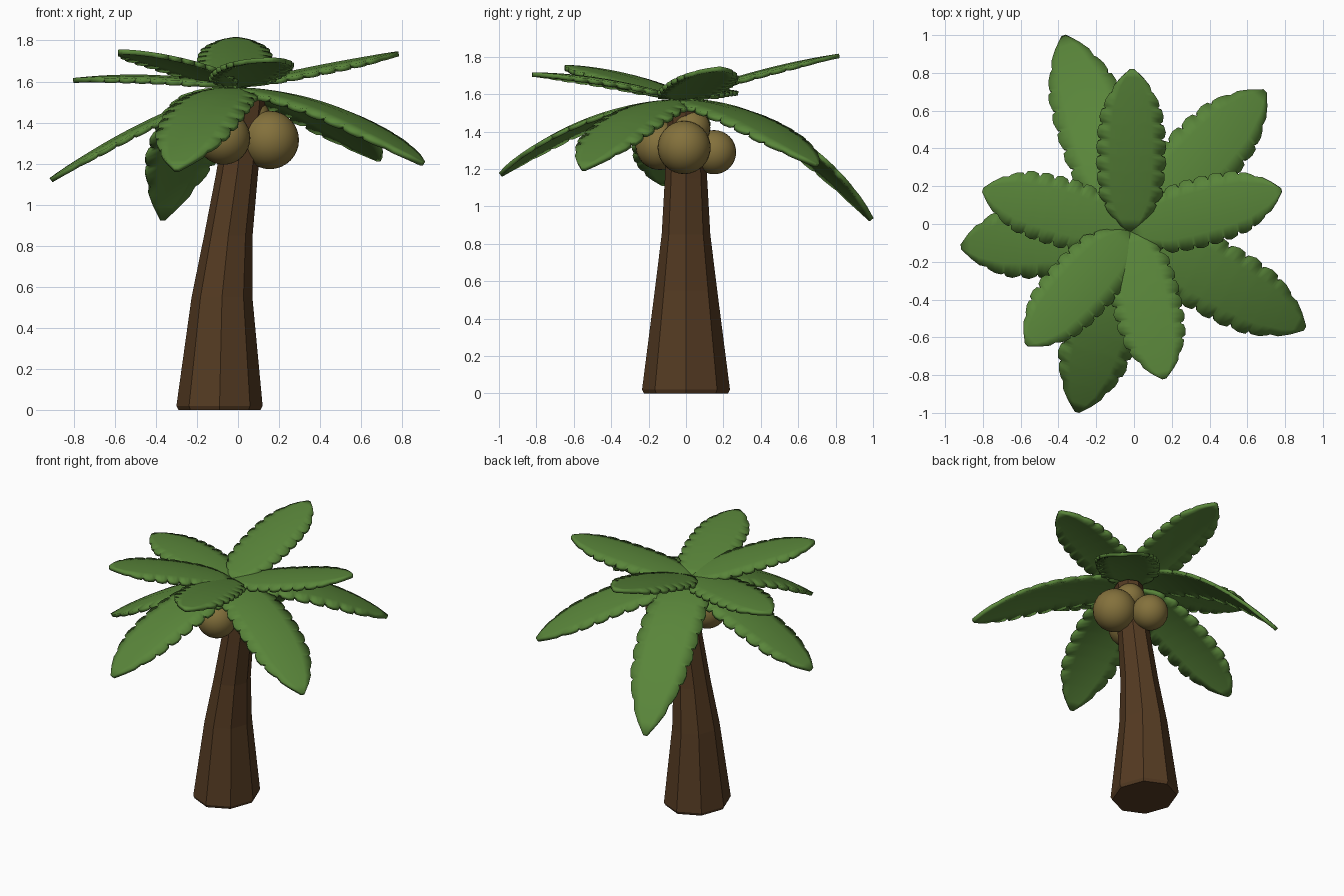
import bpy
import bmesh
from math import sin, cos, radians, pi, hypot, atan2
from mathutils import Vector

cube = bpy.data.objects.get("Cube")
if cube:
    bpy.data.objects.remove(cube, do_unlink=True)


def make_material(name, rgb):
    mat = bpy.data.materials.new(name)
    mat.use_nodes = True
    mat.diffuse_color = (*rgb, 1)
    bsdf = mat.node_tree.nodes["Principled BSDF"]
    bsdf.inputs["Base Color"].default_value = (*rgb, 1)
    bsdf.inputs["Roughness"].default_value = 0.9
    return mat


leaf_green = make_material("leaf green", (0.10, 0.235, 0.042))
bark_brown = make_material("bark brown", (0.089, 0.043, 0.016))
husk_tan = make_material("husk tan", (0.23, 0.165, 0.045))


def add_object(name, bm, mat):
    bmesh.ops.recalc_face_normals(bm, faces=bm.faces)
    mesh = bpy.data.meshes.new(name)
    bm.to_mesh(mesh)
    bm.free()
    mesh.materials.append(mat)
    obj = bpy.data.objects.new(name, mesh)
    bpy.context.collection.objects.link(obj)
    return obj


def smooth(obj, angle):
    bpy.ops.object.select_all(action="DESELECT")
    obj.select_set(True)
    bpy.context.view_layer.objects.active = obj
    bpy.ops.object.shade_smooth_by_angle(angle=radians(angle))


# Trunk: leaning octagonal rings as (height, centre x, x radius, y radius)
RINGS = [
    (0.0, -0.09, 0.20, 0.225), (0.02, -0.09, 0.21, 0.235),
    (0.55, -0.078, 0.148, 0.167), (0.85, -0.047, 0.118, 0.13),
    (1.15, -0.005, 0.102, 0.113), (1.53, 0.045, 0.09, 0.095),
]
bm = bmesh.new()
loops = []
for z, cx, rx, ry in RINGS:
    loops.append([bm.verts.new((cx + rx * cos(k * pi / 4), ry * sin(k * pi / 4), z))
                  for k in range(8)])
for low, high in zip(loops, loops[1:]):
    for k in range(8):
        n = (k + 1) % 8
        bm.faces.new((low[k], low[n], high[n], high[k]))
bm.faces.new(loops[0])
bm.faces.new(loops[-1])
add_object("trunk", bm, bark_brown)

# Coconuts clustered under the crown
COCONUTS = {
    "left_coconut": (0.155, -0.01, 1.315, 0.142),
    "front_coconut": (-0.07, -0.14, 1.325, 0.13),
    "back_coconut": (-0.01, 0.15, 1.29, 0.118),
    "top_coconut": (0.06, 0.03, 1.42, 0.10),
}
for name, (x, y, z, r) in COCONUTS.items():
    bm = bmesh.new()
    bmesh.ops.create_uvsphere(bm, u_segments=24, v_segments=16, radius=r)
    bmesh.ops.translate(bm, verts=bm.verts, vec=(x, y, z))
    smooth(add_object(name, bm, husk_tan), 60)


# Leaf outline: half width along the length, with notched edges
OUTLINE = [(0, 0.03), (0.1, 0.115), (0.22, 0.18), (0.4, 0.2), (0.6, 0.197),
           (0.76, 0.175), (0.9, 0.105), (1, 0.012)]


def half_width(t):
    for (t0, w0), (t1, w1) in zip(OUTLINE, OUTLINE[1:]):
        if t <= t1:
            return w0 + (w1 - w0) * (t - t0) / (t1 - t0)
    return OUTLINE[-1][1]


def leaf_rows(teeth=8, start=0.08, end=0.86):
    rows = [(0, 1)]
    step = (end - start) / teeth
    for i in range(teeth):
        t = start + i * step
        rows += [(t, 0.87), (t + 0.15 * step, 0.98),
                 (t + 0.5 * step, 1.03), (t + 0.88 * step, 1.0)]
    return rows + [(end, 0.93), (0.9, 1), (0.95, 1.1), (1, 1)]


def add_leaf(name, tip, root_z, rise, bend, width):
    root = Vector((-0.02, -0.04))
    dx, dy = tip[0] - root.x, tip[1] - root.y
    length, heading = hypot(dx, dy), atan2(dy, dx)
    along = Vector((cos(heading), sin(heading)))
    side = Vector((-along.y, along.x))
    bm = bmesh.new()
    grid = []
    for t, tooth in leaf_rows():
        w = half_width(t) * width
        row = []
        for c in (-1, -0.6, 0, 0.6, 1):
            reach = w * c * (tooth if abs(c) == 1 else 1)
            p = root + along * (length * t) + side * reach
            z = root_z + rise * t + bend * t * t - 0.6 * reach * reach
            row.append(bm.verts.new((p.x, p.y, z)))
        grid.append(row)
    for a, b in zip(grid, grid[1:]):
        for k in range(4):
            bm.faces.new((a[k], b[k], b[k + 1], a[k + 1]))
    obj = add_object(name, bm, leaf_green)
    solid = obj.modifiers.new("thickness", "SOLIDIFY")
    solid.thickness = 0.024
    solid.offset = 0
    smooth(obj, 40)


# Lower leaves droop: tip position, rise and bend
LOWER = [
    ((-0.37, 0.99), 0.08, -0.71), ((0.69, 0.70), 0.0, -0.34),
    ((0.90, -0.55), -0.01, -0.35), ((-0.30, -0.99), -0.01, -0.38),
    ((-0.91, -0.12), -0.25, -0.19),
]
for i, (tip, rise, bend) in enumerate(LOWER):
    add_leaf(f"lower_leaf_{i + 1}", tip, 1.56, rise, bend, 1.0)

# Upper leaves reach outward and up
UPPER = [
    ((-0.01, 0.82), 0.33, -0.1), ((0.78, 0.18), 0.2, -0.04),
    ((0.16, -0.82), 0.25, -0.12), ((-0.57, -0.64), 0.3, -0.13),
    ((-0.80, 0.18), 0.15, -0.12),
]
for i, (tip, rise, bend) in enumerate(UPPER):
    add_leaf(f"upper_leaf_{i + 1}", tip, 1.575, rise, bend, 0.9)
